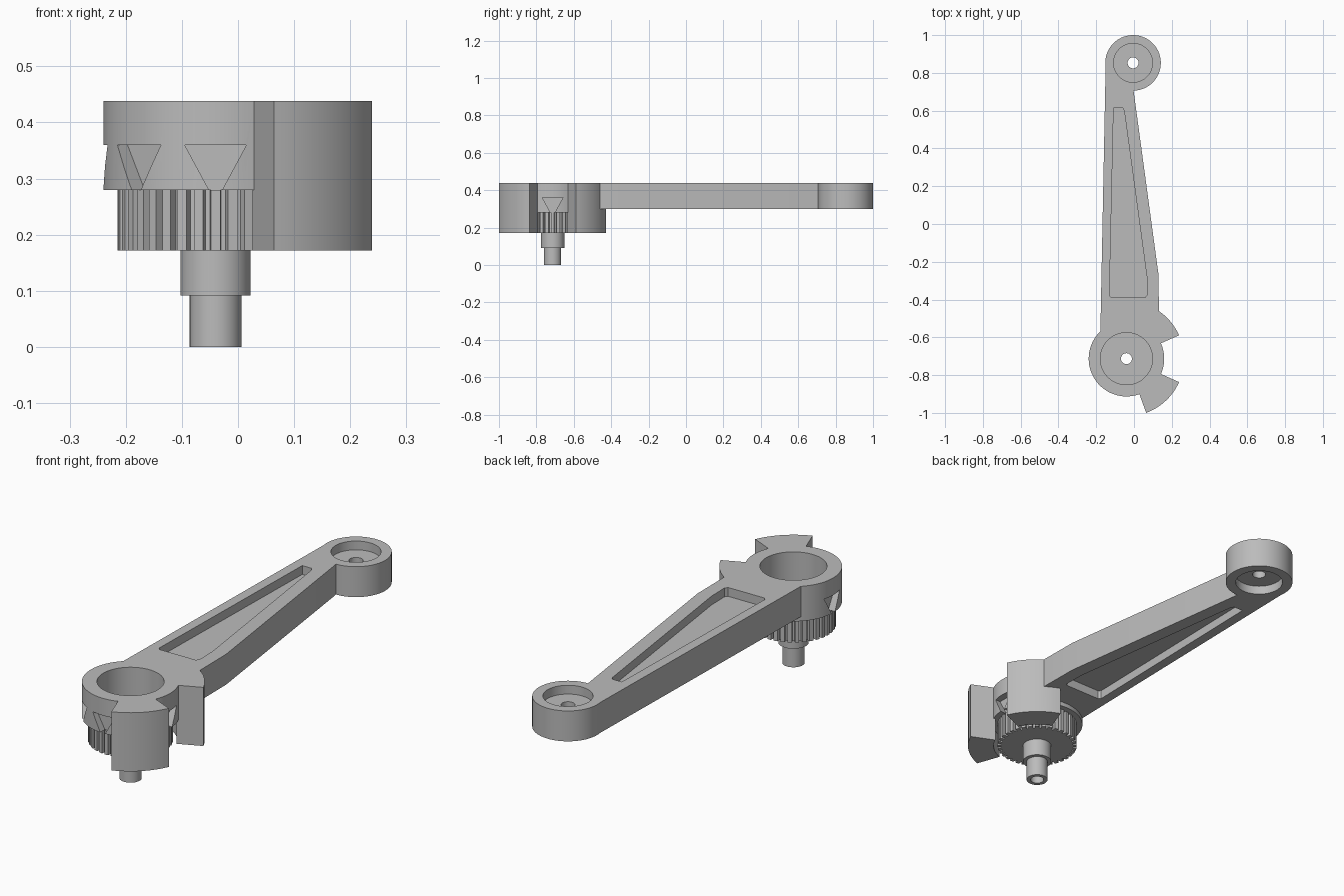
import bpy, bmesh
from math import radians, sin, cos, pi
from mathutils import Matrix

cube = bpy.data.objects.get("Cube")
if cube:
    bpy.data.objects.remove(cube, do_unlink=True)

grey = bpy.data.materials.new("plain grey")
grey.use_nodes = True
colour = (0.5, 0.5, 0.5, 1)
grey.diffuse_color = colour
grey.node_tree.nodes["Principled BSDF"].inputs["Base Color"].default_value = colour

HUB = (-0.04, -0.713)
TIP = (-0.005, 0.853)
TOP, ARM_BASE, HUB_BASE, GEAR_BASE = 0.438, 0.30, 0.28, 0.172


def prism(name, outline, z0, z1, matrix=None):
    """Extrude a flat outline from z0 to z1, optionally transformed."""
    bm = bmesh.new()
    face = bm.faces.new([bm.verts.new((x, y, z0)) for x, y in outline])
    ext = bmesh.ops.extrude_face_region(bm, geom=[face])
    moved = [v for v in ext["geom"] if isinstance(v, bmesh.types.BMVert)]
    bmesh.ops.translate(bm, verts=moved, vec=(0, 0, z1 - z0))
    if matrix:
        bmesh.ops.transform(bm, matrix=matrix, verts=bm.verts)
    bmesh.ops.recalc_face_normals(bm, faces=bm.faces)
    mesh = bpy.data.meshes.new(name)
    bm.to_mesh(mesh)
    bm.free()
    mesh.materials.append(grey)
    obj = bpy.data.objects.new(name, mesh)
    bpy.context.collection.objects.link(obj)
    return obj


def arc(centre, r, a0, a1, n):
    return [(centre[0] + r * cos(radians(a0 + (a1 - a0) * i / n)),
             centre[1] + r * sin(radians(a0 + (a1 - a0) * i / n))) for i in range(n + 1)]


def disc(name, centre, r, z0, z1, n=72):
    return prism(name, arc(centre, r, 0, 360, n)[:-1], z0, z1)


def combine(target, others, operation):
    """Apply booleans one after another and drop the used shapes."""
    for other in others:
        mod = target.modifiers.new("bool", "BOOLEAN")
        mod.operation, mod.solver, mod.object = operation, "EXACT", other
        bpy.context.view_layer.update()
        graph = bpy.context.evaluated_depsgraph_get()
        mesh = bpy.data.meshes.new_from_object(target.evaluated_get(graph))
        target.modifiers.clear()
        target.data = mesh
        bpy.data.objects.remove(other, do_unlink=True)


def smooth(obj):
    bpy.ops.object.select_all(action="DESELECT")
    obj.select_set(True)
    bpy.context.view_layer.objects.active = obj
    bpy.ops.object.shade_smooth_by_angle(angle=radians(25))


# Lever body: tapered arm, two hubs and two stop fins
body = disc("lever_body", HUB, 0.2, HUB_BASE, TOP)
arm = prism("arm", [(-0.15, 0.84), (-0.01, 0.75), (0, 0.69), (0.13, -0.27),
                    (0.133, -0.6), (-0.1, -0.65), (-0.178, -0.57)], ARM_BASE, TOP)
tip = disc("tip_hub", TIP, 0.147, ARM_BASE, TOP)
fins = [prism("fin", arc(HUB, 0.305, a, a + 46, 12) + arc(HUB, 0.192, a + 46, a, 8),
              GEAR_BASE, TOP) for a in (-70, 24)]
combine(body, [arm, tip] + fins, "UNION")

# Bores, recesses and pockets
cuts = [disc("bore", HUB, 0.138, 0.25, 0.5),
        disc("tip_hole", TIP, 0.029, 0.2, 0.5, 32)]
pocket = [(-0.108, 0.615), (-0.06, 0.615), (-0.052, 0.6), (0.068, -0.28),
          (0.07, -0.375), (0.06, -0.388), (-0.12, -0.39), (-0.13, -0.38)]
for z0, z1 in ((TOP - 0.04, 0.5), (0.25, ARM_BASE + 0.04)):
    cuts.append(prism("pocket", pocket, z0, z1))
    cuts.append(disc("tip_recess", TIP, 0.103, z0, z1))

# Tapered notches round the hub wall, opening at its lower edge
notch = [(-0.0065, -0.01), (0.0065, -0.01), (0.055, 0.08), (-0.055, 0.08)]
for angle in (0, 180, 225, 270):
    turn = (Matrix.Translation((HUB[0], HUB[1], HUB_BASE))
            @ Matrix.Rotation(radians(angle + 90), 4, "Z") @ Matrix.Rotation(pi / 2, 4, "X"))
    cuts.append(prism("notch", notch, 0.167, 0.24, turn))
combine(body, cuts, "DIFFERENCE")
smooth(body)

# Toothed gear under the hub
TEETH = 36
rim = []
for i in range(TEETH):
    for step, r in ((-0.28, 0.175), (0.28, 0.175), (0.36, 0.158), (0.64, 0.158)):
        a = 2 * pi * (i + step) / TEETH
        rim.append((HUB[0] + r * cos(a), HUB[1] + r * sin(a)))
gear = prism("gear", rim, GEAR_BASE, HUB_BASE)
combine(gear, [disc("gear_hole", HUB, 0.029, 0.1, 0.4, 32)], "DIFFERENCE")
smooth(gear)

# Stepped hollow shaft
for name, r, z0, z1 in (("shaft_collar", 0.0625, 0.092, GEAR_BASE),
                        ("shaft_end", 0.046, 0, 0.092)):
    part = disc(name, HUB, r, z0, z1, 48)
    combine(part, [disc("shaft_hole", HUB, 0.029, z0 - 0.1, z1 + 0.1, 32)], "DIFFERENCE")
    smooth(part)
